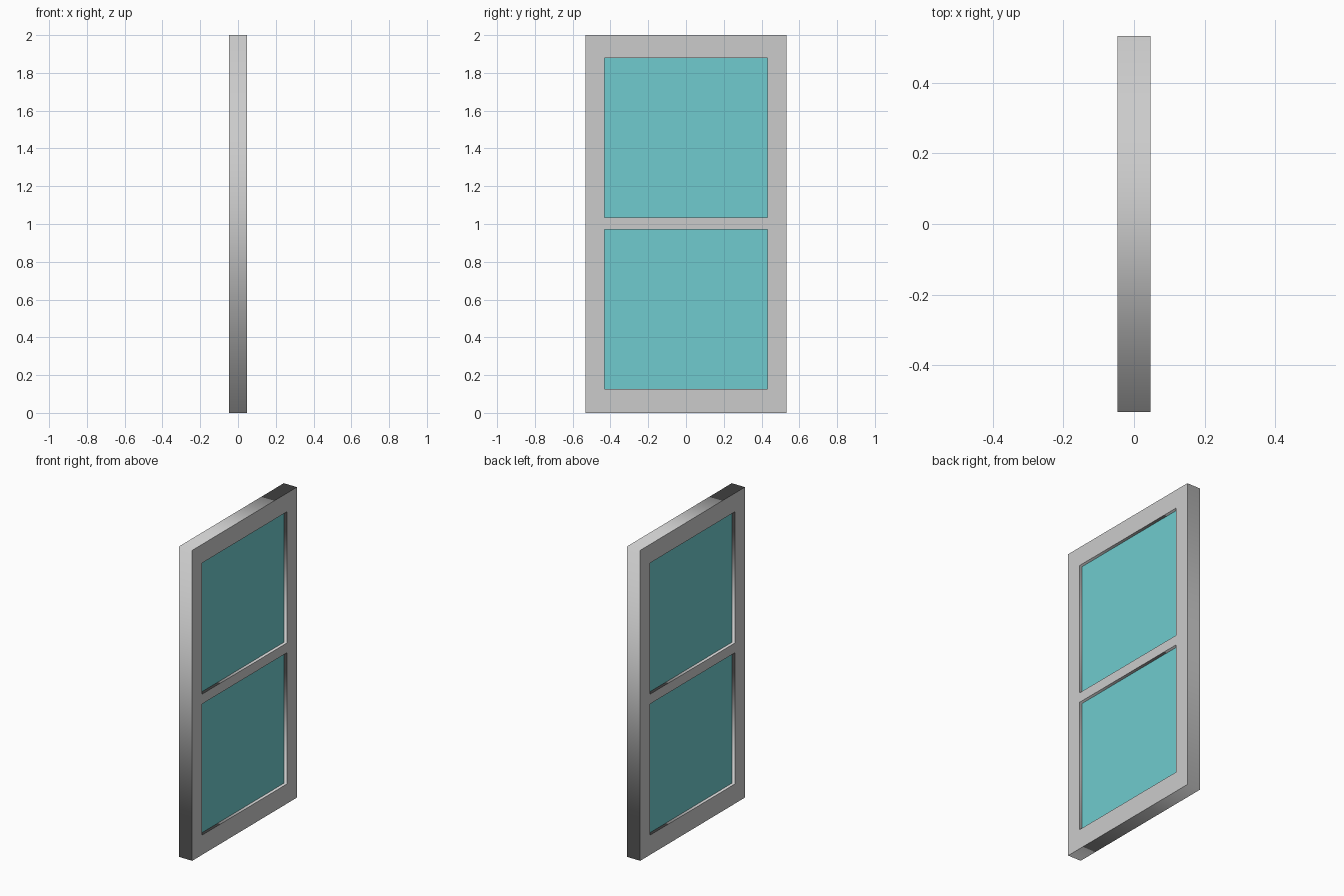
import bpy
from math import radians

if "Cube" in bpy.data.objects:
    bpy.data.objects.remove(bpy.data.objects["Cube"])

HALF_WIDTH, HEIGHT = 0.533, 2.0
FRAME_HALF_DEPTH, PANE_HALF_DEPTH = 0.047, 0.027
OPEN_HALF = 0.432
OPENINGS = {"lower": (0.127, 0.972), "upper": (1.035, 1.88)}


def panel(name, rects, half_depth):
    """Extrude filled rectangles (inner ones become holes) lying in the YZ plane."""
    curve = bpy.data.curves.new(name, 'CURVE')
    curve.dimensions = '2D'
    curve.fill_mode = 'BOTH'
    curve.extrude = half_depth
    for half, z0, z1 in rects:
        spline = curve.splines.new('POLY')
        spline.points.add(3)
        corners = [(-half, z0), (half, z0), (half, z1), (-half, z1)]
        for point, (y, z) in zip(spline.points, corners):
            point.co = (y, z, 0, 1)
        spline.use_cyclic_u = True
    obj = bpy.data.objects.new(name, curve)
    bpy.context.collection.objects.link(obj)
    # Stand the flat profile upright, facing along x
    obj.rotation_euler = (radians(90), 0, radians(90))
    bpy.ops.object.select_all(action='DESELECT')
    obj.select_set(True)
    bpy.context.view_layer.objects.active = obj
    bpy.ops.object.convert(target='MESH')
    return bpy.context.object


# Frame with two openings and a middle rail
panel("window_frame",
      [(HALF_WIDTH, 0, HEIGHT)] + [(OPEN_HALF, *z) for z in OPENINGS.values()],
      FRAME_HALF_DEPTH)

# Recessed glass panes
glass = bpy.data.materials.new("teal_glass")
glass.diffuse_color = (0.16, 0.60, 0.62, 1)
glass.use_nodes = True
glass.node_tree.nodes["Principled BSDF"].inputs["Base Color"].default_value = glass.diffuse_color
for side, (z0, z1) in OPENINGS.items():
    pane = panel(side + "_pane", [(OPEN_HALF, z0, z1)], PANE_HALF_DEPTH)
    pane.data.materials.clear()
    pane.data.materials.append(glass)
